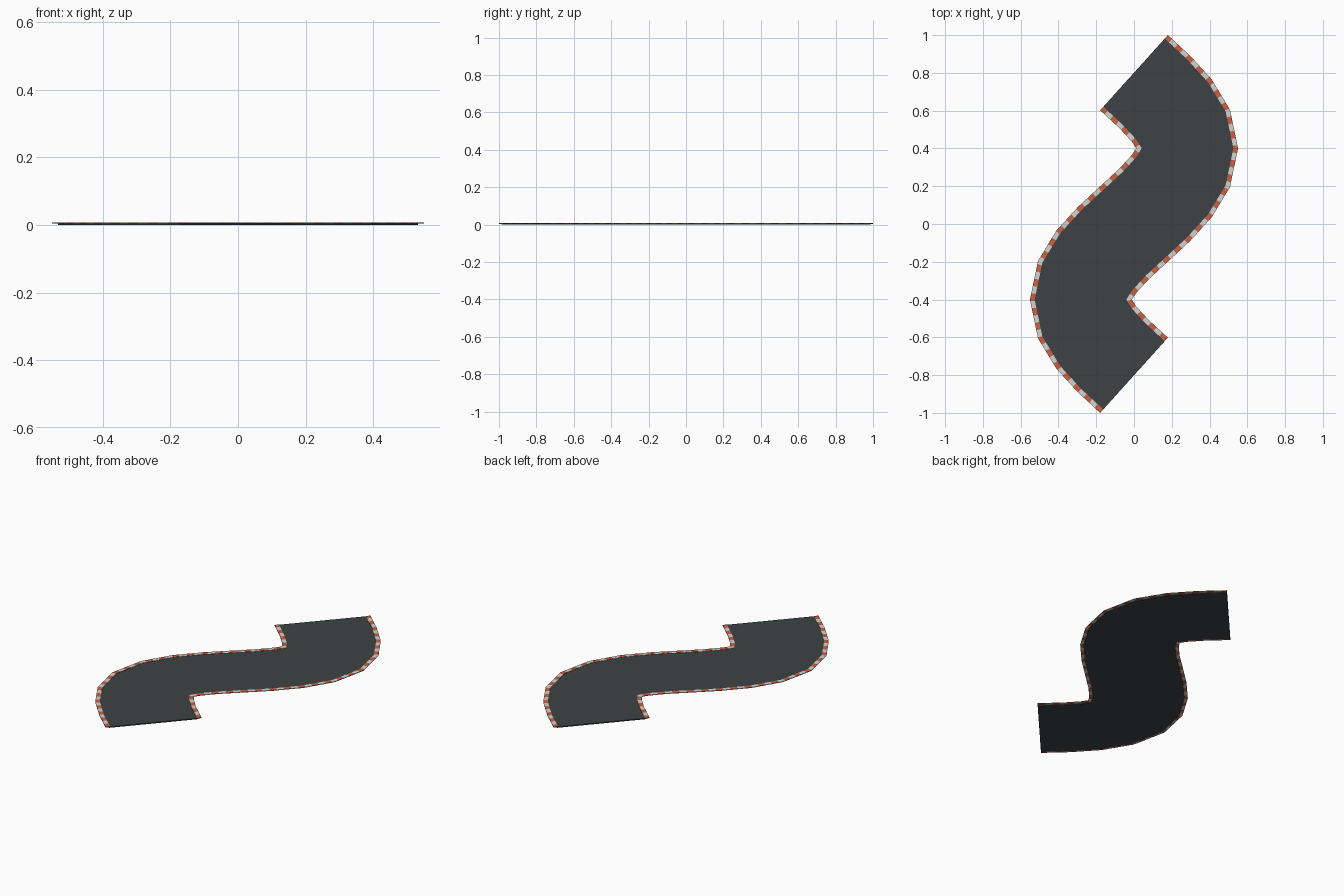
import bpy, bmesh, math

if "Cube" in bpy.data.objects:
    bpy.data.objects.remove(bpy.data.objects["Cube"])

AMP, HALF_LEN, SEGS = 0.283, 0.801, 16
ROAD_HALF = 0.25                 # slab half width
CURB_IN, CURB_OUT = 0.243, 0.268
STRIPE = 0.04


def material(name, col):
    m = bpy.data.materials.new(name)
    m.diffuse_color = (*col, 1)
    m.use_nodes = True
    m.node_tree.nodes["Principled BSDF"].inputs["Base Color"].default_value = m.diffuse_color
    return m


def station(i, off):
    """Point beside the sine-shaped centre line, off units to the right."""
    y = -HALF_LEN + 2 * HALF_LEN * i / SEGS
    k = math.pi / HALF_LEN
    slope = AMP * k * math.cos(k * y)
    n = math.hypot(1, slope)
    return (AMP * math.sin(k * y) + off / n, y - off * slope / n)


def at(t, off):
    """Straight interpolation between stations keeps the facets."""
    i = min(int(t), SEGS - 1)
    a, b = station(i, off), station(i + 1, off)
    f = t - i
    return (a[0] + (b[0] - a[0]) * f, a[1] + (b[1] - a[1]) * f)


def strip(name, ts, o1, o2, z1, z2, mats, idx):
    """Closed slab following the path between two offsets."""
    bm = bmesh.new()
    rings = []
    for t in ts:
        a, b = at(t, o1), at(t, o2)
        rings.append([bm.verts.new((*p, z)) for p, z in
                      ((a, z1), (b, z1), (b, z2), (a, z2))])
    for n, (r, s) in enumerate(zip(rings, rings[1:])):
        for k in range(4):
            f = bm.faces.new((r[k], r[(k + 1) % 4], s[(k + 1) % 4], s[k]))
            f.material_index = idx[n]
    bm.faces.new(rings[0]).material_index = idx[0]
    bm.faces.new(rings[-1]).material_index = idx[-1]
    bmesh.ops.recalc_face_normals(bm, faces=bm.faces)
    me = bpy.data.meshes.new(name)
    bm.to_mesh(me)
    bm.free()
    for m in mats:
        me.materials.append(m)
    ob = bpy.data.objects.new(name, me)
    bpy.context.collection.objects.link(ob)


asphalt = material("asphalt", (0.047, 0.055, 0.058))
red = material("curb_red", (0.58, 0.12, 0.06))
white = material("curb_white", (0.66, 0.65, 0.6))

# Road slab
strip("road", range(SEGS + 1), -ROAD_HALF, ROAD_HALF, 0, 0.006, [asphalt], [0] * SEGS)

# Striped curbs, stripes of even length along each edge
for name, side in (("curb_left", -1), ("curb_right", 1)):
    ts, idx, s = [0.0], [], 0.0
    for i in range(SEGS):
        length = math.dist(station(i, side * CURB_OUT), station(i + 1, side * CURB_OUT))
        n = int(s / STRIPE + 1e-6) + 1
        while n * STRIPE < s + length - 1e-4:
            ts.append(i + (n * STRIPE - s) / length)
            idx.append((n - 1) % 2)
            n += 1
        ts.append(i + 1.0)
        idx.append((n - 1) % 2)
        s += length
    strip(name, ts, side * CURB_IN, side * CURB_OUT, 0.004, 0.0075, [red, white], idx)
